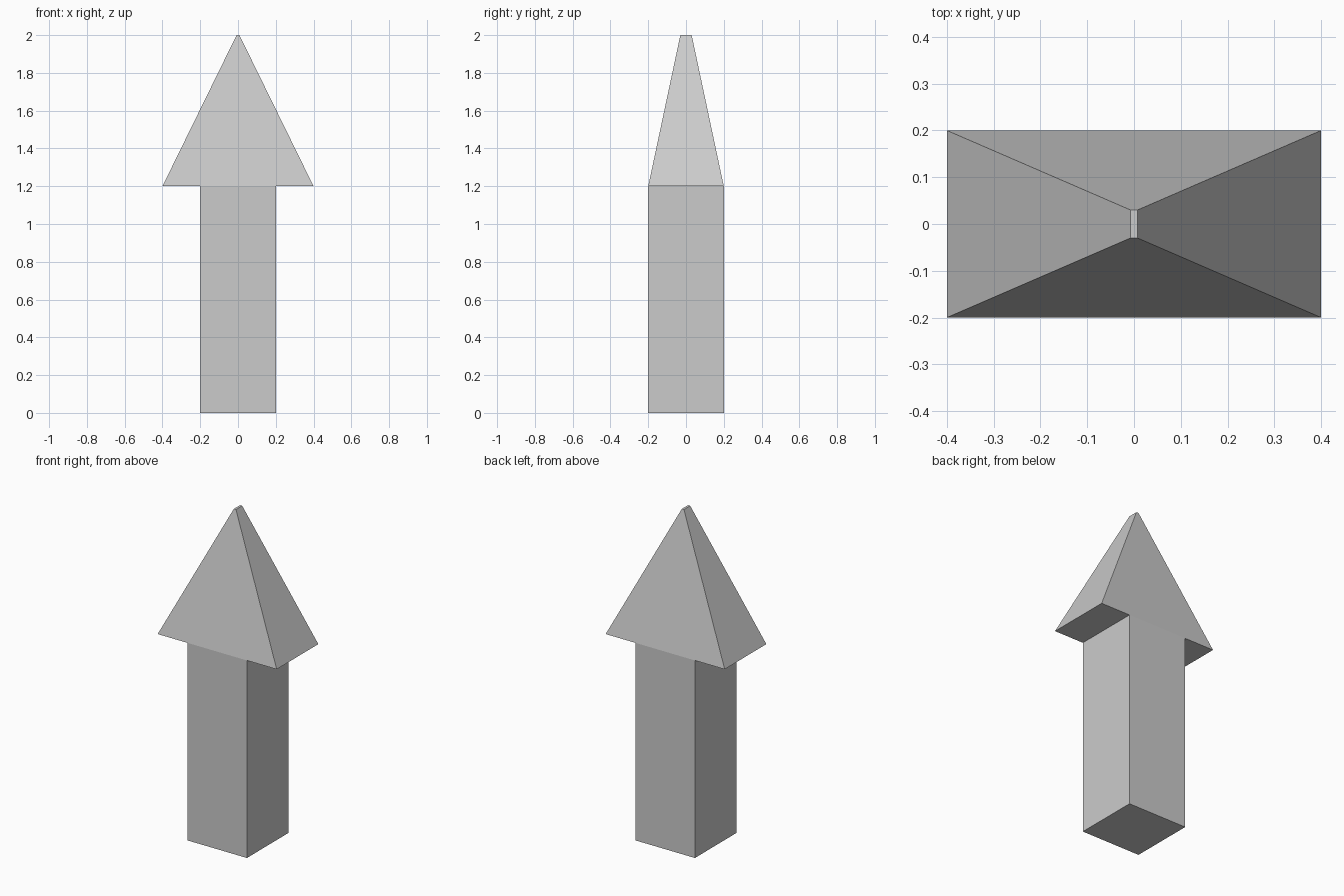
import bpy, bmesh

if "Cube" in bpy.data.objects:
    bpy.data.objects.remove(bpy.data.objects["Cube"])

bm = bmesh.new()


def row(xs, y, z):
    return [bm.verts.new((x, y, z)) for x in xs]


HEAD_X = (-0.4, -0.2, 0.2, 0.4)
D = 0.2

# Outline rows: shaft foot, head base (with shaft corners), blunt tip
foot_f, foot_b = row((-0.2, 0.2), -D, 0), row((-0.2, 0.2), D, 0)
base_f, base_b = row(HEAD_X, -D, 1.2), row(HEAD_X, D, 1.2)
tip_f, tip_b = row((-0.0075, 0.0075), -0.03, 2), row((-0.0075, 0.0075), 0.03, 2)

# Front and back: shaft panel and sloping head panel
for foot, base, tip in ((foot_f, base_f, tip_f), (foot_b, base_b, tip_b)):
    bm.faces.new((foot[0], foot[1], base[2], base[1]))
    bm.faces.new(base + tip[::-1])

# Bottom and top caps
for f, b in ((foot_f, foot_b), (tip_f, tip_b)):
    bm.faces.new((f[0], f[1], b[1], b[0]))

# Left and right: shaft side, overhang underside, head slope
for s, inner, outer in ((0, 1, 0), (1, 2, 3)):
    chain_f = (foot_f[s], base_f[inner], base_f[outer], tip_f[s])
    chain_b = (foot_b[s], base_b[inner], base_b[outer], tip_b[s])
    for i in range(3):
        bm.faces.new((chain_f[i], chain_f[i + 1], chain_b[i + 1], chain_b[i]))

bmesh.ops.recalc_face_normals(bm, faces=bm.faces[:])
mesh = bpy.data.meshes.new("arrow_post")
bm.to_mesh(mesh)
bm.free()
bpy.context.collection.objects.link(bpy.data.objects.new("arrow_post", mesh))
